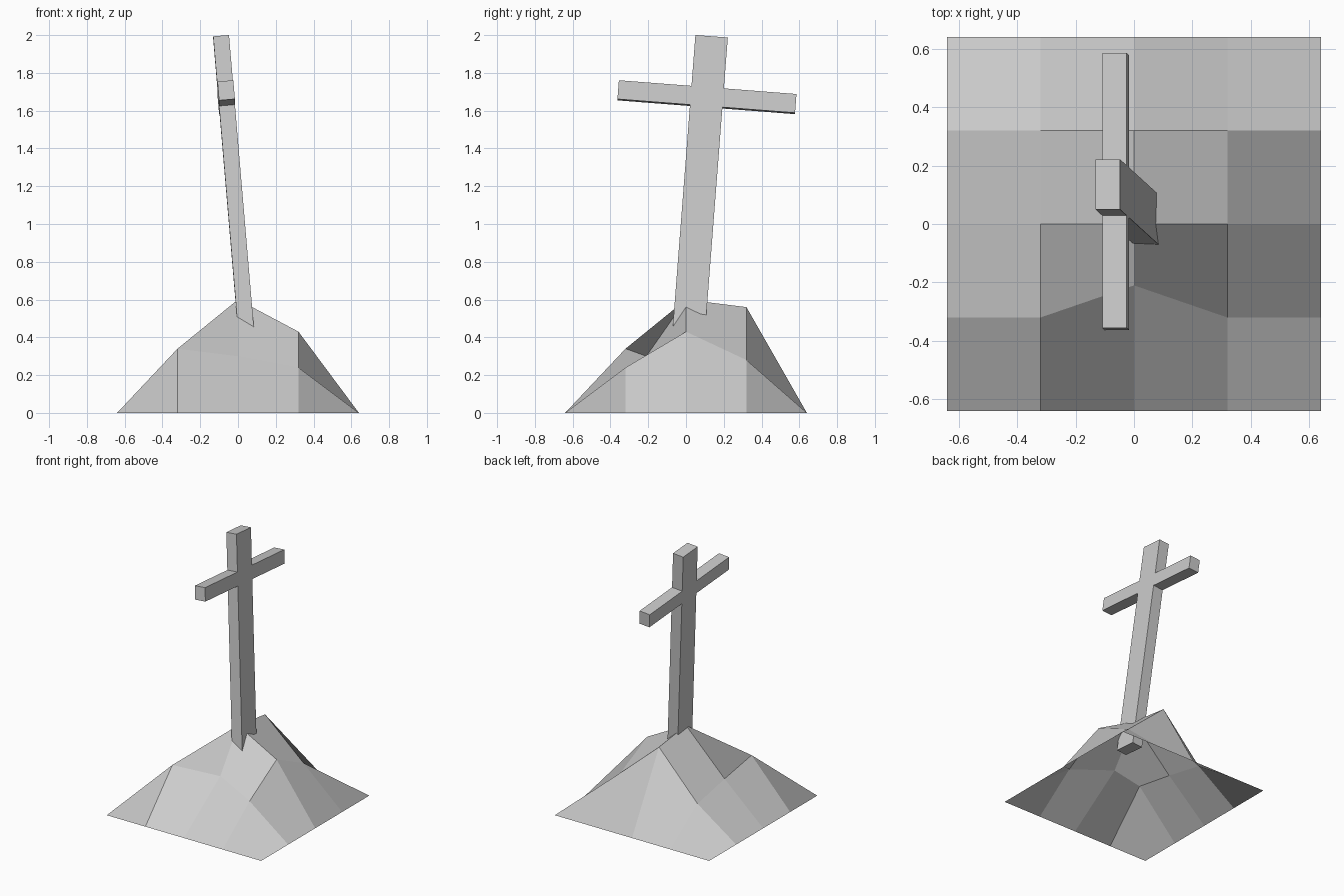
import bpy, bmesh
from mathutils import Matrix, Vector

if "Cube" in bpy.data.objects:
    bpy.data.objects.remove(bpy.data.objects["Cube"])


def add_object(name, bm):
    mesh = bpy.data.meshes.new(name)
    bm.to_mesh(mesh)
    bm.free()
    ob = bpy.data.objects.new(name, mesh)
    bpy.context.collection.objects.link(ob)
    return ob


# Earth mound: open 4 x 4 grid with raised inner points
heights = {(-1, -1): 0.34, (0, -1): 0.30, (1, -1): 0.24,
           (-1, 0): 0.285, (0, 0): 0.60, (1, 0): 0.43,
           (-1, 1): 0.22, (0, 1): 0.56, (1, 1): 0.28}
bm = bmesh.new()
bmesh.ops.create_grid(bm, x_segments=4, y_segments=4, size=0.64)
for v in bm.verts:
    cell = (round(v.co.x / 0.32), round(v.co.y / 0.32))
    v.co.z = heights.get(cell, 0.0)
    if cell == (0, -1):
        v.co.y = -0.21
add_object("mound", bm)

# Leaning wooden cross: mirrored outline extruded to the plank thickness
length, post, arm, half_bar, bar_z, thick = 1.641, 0.086, 0.4715, 0.05, 1.32, 0.084
half = [(post, 0), (post, bar_z - half_bar), (arm, bar_z - half_bar),
        (arm, bar_z + half_bar), (post, bar_z + half_bar), (post, length)]
outline = half + [(-y, z) for y, z in reversed(half)]
bm = bmesh.new()
face = bm.faces.new([bm.verts.new((-thick / 2, y, z)) for y, z in outline])
new = bmesh.ops.extrude_face_region(bm, geom=[face])["geom"]
bmesh.ops.translate(bm, vec=(thick, 0, 0),
                    verts=[g for g in new if isinstance(g, bmesh.types.BMVert)])
bmesh.ops.recalc_face_normals(bm, faces=bm.faces)
cross = add_object("wooden_cross", bm)

# Lean of the cross, with its foot buried in the mound
up = Vector((-0.085, 0.0775, 1)).normalized()
side = Vector((0, 1, -0.0775)).normalized()
lean = Matrix((side.cross(up), side, up)).transposed().to_4x4()
cross.matrix_world = Matrix.Translation((0.049, 0.009, 0.36)) @ lean
